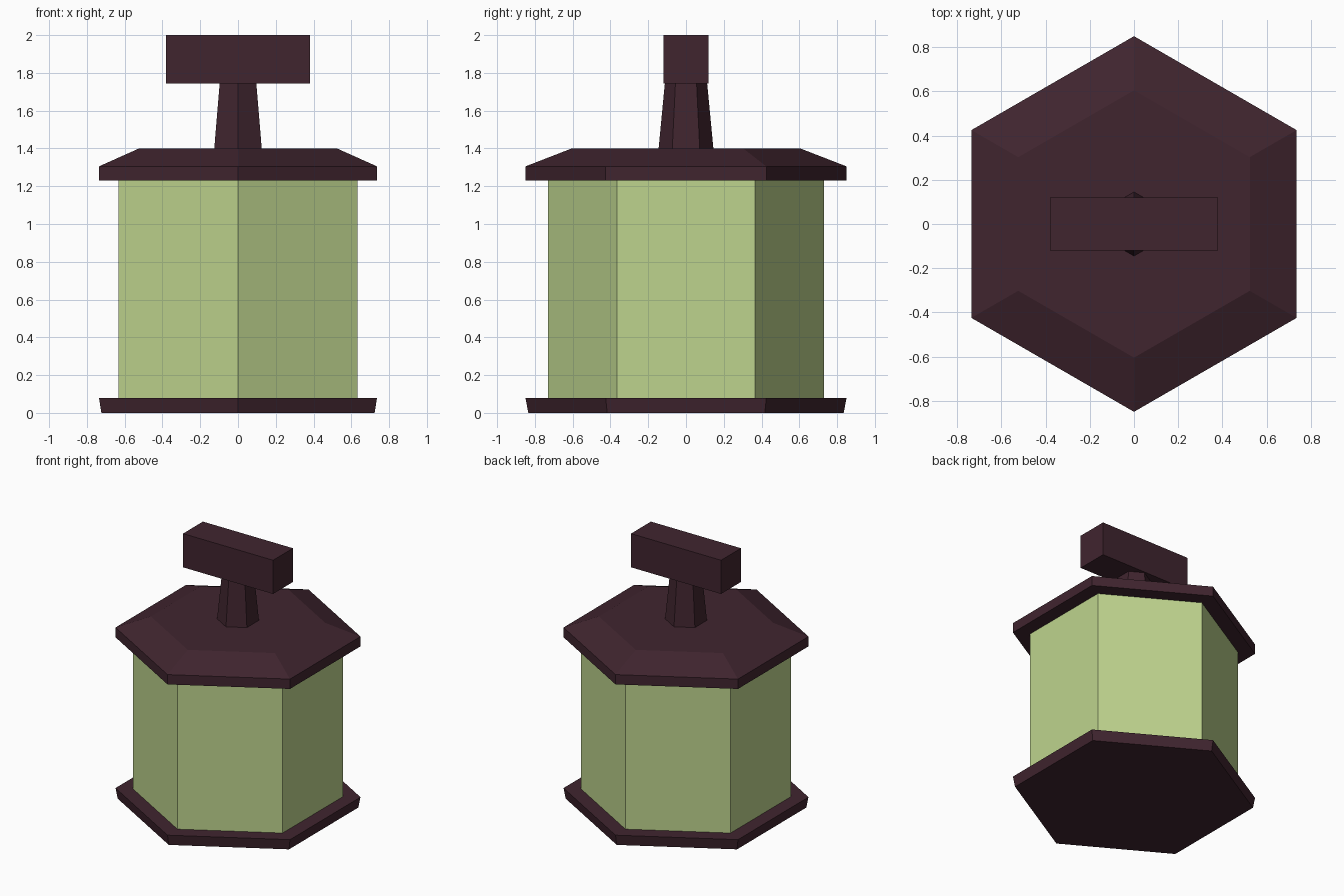
import bpy, bmesh, math

if "Cube" in bpy.data.objects:
    bpy.data.objects.remove(bpy.data.objects["Cube"])


def material(name, rgb):
    m = bpy.data.materials.new(name)
    m.diffuse_color = (*rgb, 1)
    m.use_nodes = True
    m.node_tree.nodes["Principled BSDF"].inputs["Base Color"].default_value = m.diffuse_color
    return m


DARK = material("dark plum wood", (0.051, 0.018, 0.028))
GREEN = material("pale green glass", (0.515, 0.658, 0.27))


def finish(name, bm, mat):
    bmesh.ops.recalc_face_normals(bm, faces=bm.faces[:])
    me = bpy.data.meshes.new(name)
    bm.to_mesh(me)
    bm.free()
    me.materials.append(mat)
    ob = bpy.data.objects.new(name, me)
    bpy.context.collection.objects.link(ob)
    return ob


def hex_loft(name, profile, mat):
    """Closed six-sided solid from (radius, z) pairs, corners on +-y."""
    bm = bmesh.new()
    rings = []
    for r, z in profile:
        angles = [math.radians(90 + 60 * i) for i in range(6)]
        rings.append([bm.verts.new((r * math.cos(a), r * math.sin(a), z)) for a in angles])
    for a, b in zip(rings, rings[1:]):
        for i in range(6):
            j = (i + 1) % 6
            bm.faces.new((a[i], a[j], b[j], b[i]))
    bm.faces.new(rings[0][::-1])
    bm.faces.new(rings[-1])
    return finish(name, bm, mat)


# Lantern stack
hex_loft("base", [(0.835, 0), (0.85, 0.08)], DARK)
hex_loft("glass_body", [(0.73, 0.08), (0.73, 1.23)], GREEN)
hex_loft("roof", [(0.85, 1.23), (0.85, 1.305), (0.605, 1.40)], DARK)
hex_loft("handle_post", [(0.145, 1.40), (0.112, 1.745)], DARK)

# Handle bar
bm = bmesh.new()
bmesh.ops.create_cube(bm, size=1)
bmesh.ops.scale(bm, vec=(0.76, 0.24, 0.257), verts=bm.verts[:])
bmesh.ops.translate(bm, vec=(0, 0, 1.8715), verts=bm.verts[:])
finish("handle_bar", bm, DARK)
